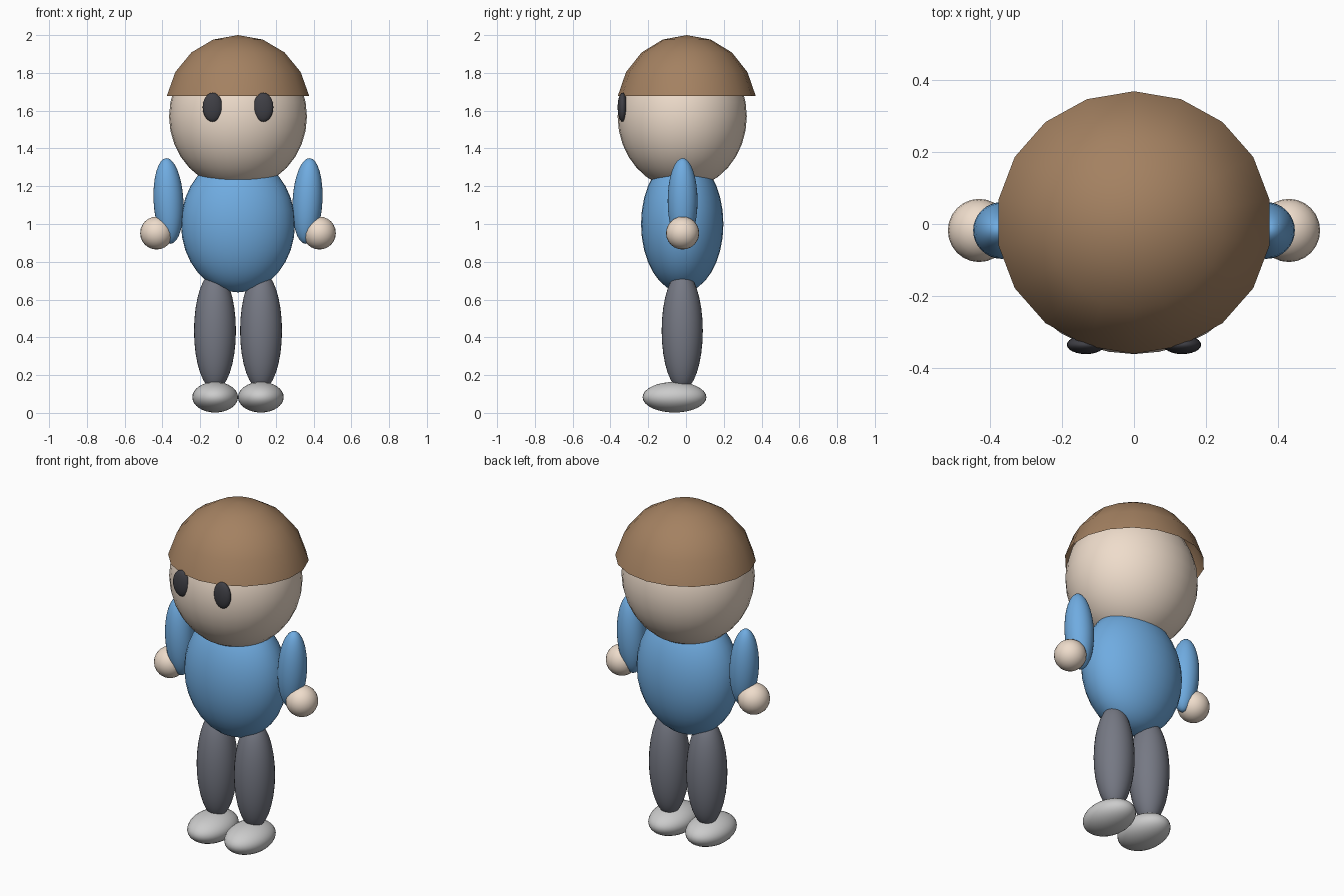
import bpy, bmesh
from math import radians

if "Cube" in bpy.data.objects:
    bpy.data.objects.remove(bpy.data.objects["Cube"])


def material(name, rgb):
    m = bpy.data.materials.new(name)
    m.diffuse_color = (*rgb, 1)
    m.use_nodes = True
    m.node_tree.nodes["Principled BSDF"].inputs["Base Color"].default_value = m.diffuse_color
    return m


SKIN = material("skin", (0.86, 0.72, 0.60))
BROWN = material("hair_brown", (0.37, 0.22, 0.12))
BLUE = material("shirt_blue", (0.16, 0.41, 0.75))
SLATE = material("trouser_slate", (0.18, 0.19, 0.23))
DARK = material("eye_dark", (0.05, 0.05, 0.06))


def ellipsoid(name, loc, radii, mat=None, segments=32, rings=16, tilt=0):
    bpy.ops.mesh.primitive_uv_sphere_add(segments=segments, ring_count=rings, radius=1,
                                         location=loc, rotation=(0, radians(tilt), 0))
    ob = bpy.context.object
    ob.name = name
    ob.scale = radii
    if mat:
        ob.data.materials.append(mat)
    bpy.ops.object.shade_smooth()
    return ob


# head and torso
ellipsoid("head", (0, -0.02, 1.57), (0.365, 0.342, 0.385), SKIN)
ellipsoid("torso", (0, -0.02, 1.0), (0.302, 0.218, 0.362), BLUE)

# hair: upper part of a coarse sphere, open underneath
hair = ellipsoid("hair", (0, 0.004, 1.609), (0.389, 0.371, 0.391), BROWN, 18, 9)
bm = bmesh.new()
bm.from_mesh(hair.data)
bmesh.ops.delete(bm, geom=[v for v in bm.verts if v.co.z < 0], context='VERTS')
bm.to_mesh(hair.data)
bm.free()

# paired parts
for side, s in (("right", -1), ("left", 1)):
    ellipsoid(f"{side}_eye", (s * 0.134, -0.336, 1.618), (0.053, 0.026, 0.077), DARK, 24, 12)
    ellipsoid(f"{side}_arm", (s * 0.368, -0.018, 1.122), (0.079, 0.079, 0.227), BLUE, tilt=-s * -3)
    ellipsoid(f"{side}_hand", (s * 0.431, -0.018, 0.952), (0.087, 0.088, 0.087), SKIN, 24, 12)
    ellipsoid(f"{side}_leg", (s * 0.122, -0.02, 0.435), (0.111, 0.109, 0.315), SLATE)
    ellipsoid(f"{side}_shoe", (s * 0.121, -0.061, 0.083), (0.121, 0.169, 0.081))
